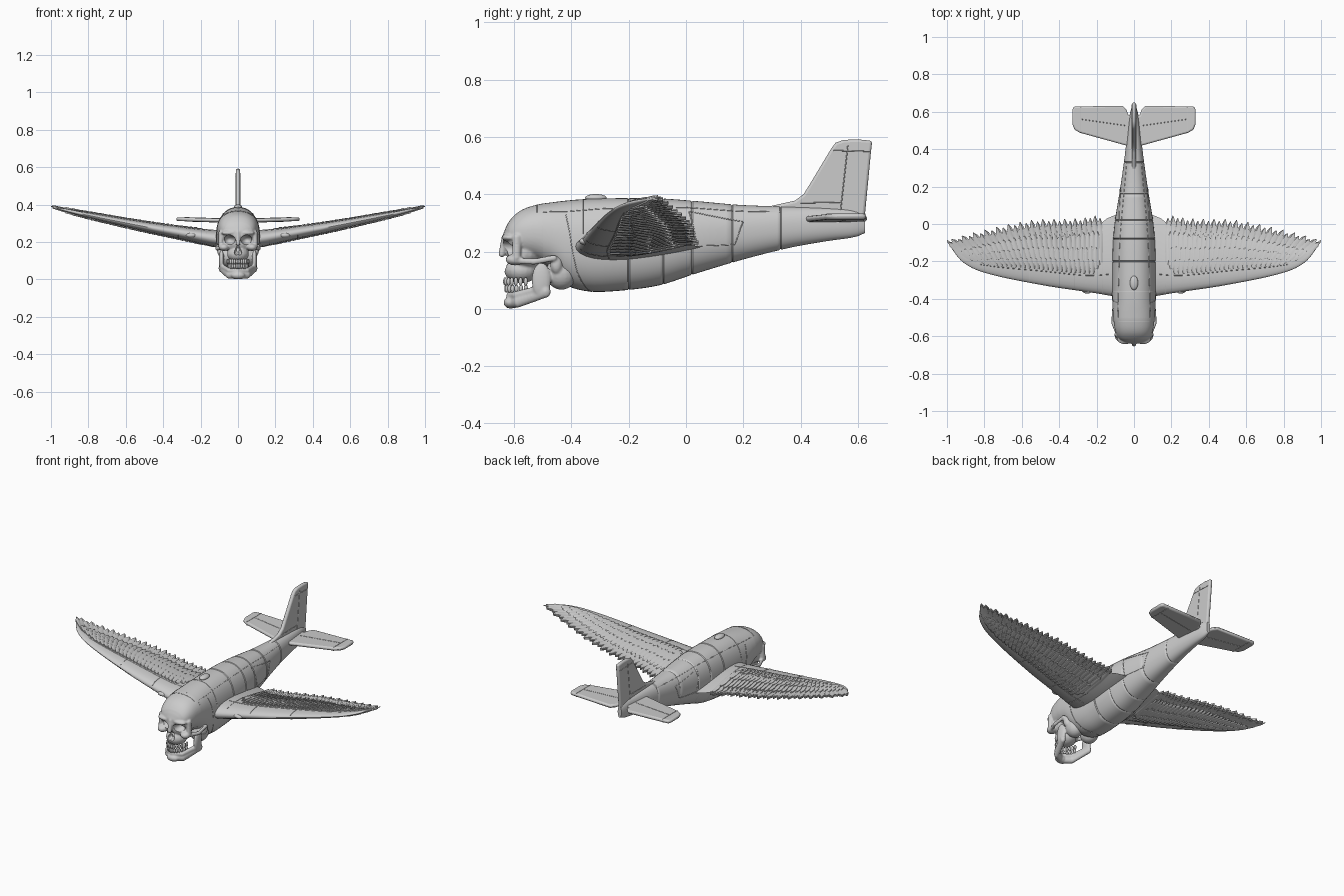
import bpy, bmesh, math
from mathutils import Vector, Matrix

if "Cube" in bpy.data.objects:
    bpy.data.objects.remove(bpy.data.objects["Cube"])

def spline(keys, t):
    # smooth interpolation through rows of (t, a, b, ...)
    t = min(max(t, keys[0][0]), keys[-1][0])
    i = max(k for k in range(len(keys) - 1) if keys[k][0] <= t)
    p, q = keys[i], keys[i + 1]
    o, r = keys[max(i - 1, 0)], keys[min(i + 2, len(keys) - 1)]
    d = q[0] - p[0]
    u = (t - p[0]) / d
    out = []
    for j in range(1, len(p)):
        m0 = (q[j] - o[j]) / (q[0] - o[0]) * d
        m1 = (r[j] - p[j]) / (r[0] - p[0]) * d
        out.append((2*u**3 - 3*u*u + 1)*p[j] + (u**3 - 2*u*u + u)*m0 + (3*u*u - 2*u**3)*q[j] + (u**3 - u*u)*m1)
    return out

def finish(name, bm, mirror=False, angle=40):
    bmesh.ops.recalc_face_normals(bm, faces=bm.faces)
    me = bpy.data.meshes.new(name)
    bm.to_mesh(me)
    bm.free()
    for p in me.polygons:
        p.use_smooth = True
    me.set_sharp_from_angle(angle=math.radians(angle))
    ob = bpy.data.objects.new(name, me)
    bpy.context.collection.objects.link(ob)
    if mirror:
        ob.modifiers.new("Mirror", 'MIRROR').use_mirror_merge = False
    return ob

def loft(bm, rings):
    rows = [[bm.verts.new(p) for p in r] for r in rings]
    n = len(rows[0])
    for a, b in zip(rows, rows[1:]):
        for i in range(n):
            bm.faces.new((a[i], a[(i + 1) % n], b[(i + 1) % n], b[i]))
    bm.faces.new(rows[0])
    bm.faces.new(rows[-1])

def ball(bm, c, r, both=True):
    for s in ((1, -1) if both and c[0] else (1,)):
        m = Matrix.Translation((c[0]*s, c[1], c[2])) @ Matrix.Diagonal((*r, 1))
        bmesh.ops.create_uvsphere(bm, u_segments=20, v_segments=12, radius=1, matrix=m)

def chain(bm, pts, r, steps=7):
    # bone bar made of overlapping balls
    for a, b in zip(pts, pts[1:]):
        for k in range(steps + 1):
            ball(bm, Vector(a).lerp(Vector(b), k / steps), r)

def seam(name, lines, mirror=True):
    cu = bpy.data.curves.new(name, 'CURVE')
    cu.dimensions = '3D'
    cu.bevel_depth = 0.0018
    cu.bevel_resolution = 0
    for pts in lines:
        for s in ((1, -1) if mirror else (1,)):
            sp = cu.splines.new('POLY')
            sp.points.add(len(pts) - 1)
            for q, p in zip(sp.points, pts):
                q.co = (p[0]*s, p[1], p[2], 1)
    bpy.context.collection.objects.link(bpy.data.objects.new(name, cu))

# Fuselage: y, top, bottom, half width
BODY = [(-.638, .262, .225, .03), (-.62, .303, .2, .072), (-.58, .342, .18, .097), (-.52, .364, .165, .109),
        (-.46, .373, .13, .114), (-.42, .378, .085, .116), (-.36, .383, .064, .117), (-.28, .386, .06, .117),
        (-.1, .386, .081, .113), (.03, .377, .122, .1), (.19, .363, .17, .074), (.36, .357, .213, .05),
        (.5, .352, .238, .034), (.59, .345, .251, .022), (.625, .33, .265, .012)]

def body_pt(y, a, d=0.0):
    top, bot, w = spline(BODY, y)
    f = lambda v: math.copysign(abs(v) ** .88, v)
    return ((w + d)*f(math.cos(a)), y, (top + bot)/2 + ((top - bot)/2 + d)*f(math.sin(a)))

def body_ring(y, d=0.0, n=48):
    return [body_pt(y, math.tau*i/n, d) for i in range(n)]

JOINTS = [-.2, -.08, .02, .16, .33]
ys = [(-.5 + 1.125*i/44, 0) for i in range(45)]
ys = [p for p in ys if all(abs(p[0] - j) > .006 for j in JOINTS)]
for j in JOINTS:
    ys += [(j - .004, 0), (j, -.0035), (j + .004, 0)]
bm = bmesh.new()
loft(bm, [body_ring(y, d) for y, d in sorted(ys)])
finish("fuselage", bm)
bm = bmesh.new()
ball(bm, (0, -.315, .388), (.022, .038, .013))
finish("roof_blister", bm)

# Fuselage panel seams
def along(corners, n=10):
    return [body_pt(a[0] + (b[0] - a[0])*k/n, a[1] + (b[1] - a[1])*k/n)
            for a, b in zip(corners, corners[1:]) for k in range(n + 1)]
seam("fuselage_seams", [
    along([(.01, .75), (.2, .35), (.17, -.35), (.04, -.2), (.01, .75)]),
    along([(-.5, .75), (-.3, .85), (.02, .9), (.33, .8)]),
    along([(-.36, 1.57), (-.36, .2)]), along([(-.52, .75), (-.52, 1.57)]),
    along([(-.42, .7), (-.4, 0), (-.38, -.6), (-.33, -1.5)])])

# Skull: all bones fused by remeshing
bm = bmesh.new()
loft(bm, [body_ring(-.638 + .148*i/14) for i in range(15)])
ball(bm, (0, -.56, .2), (.088, .066, .065))
ball(bm, (0, -.575, .135), (.058, .06, .045))
ball(bm, (.046, -.617, .249), (.044, .026, .014))
ball(bm, (.075, -.597, .172), (.028, .033, .02))
chain(bm, [(.091, -.59, .25), (.092, -.592, .18)], (.013, .016, .013))
chain(bm, [(.088, -.59, .168), (.112, -.53, .165), (.11, -.46, .178)], (.009, .01, .011), 10)
chain(bm, [(0, -.632, .25), (0, -.643, .192)], (.013, .012, .012))
ball(bm, (.088, -.505, .1), (.014, .034, .062))
chain(bm, [(.09, -.49, .06), (.052, -.585, .026), (0, -.612, .022)], (.014, .018, .021), 9)
chain(bm, [(.086, -.51, .07), (.05, -.59, .048), (0, -.613, .046)], (.012, .015, .014), 9)
ball(bm, (0, -.612, .022), (.038, .025, .021))
ball(bm, (.05, -.435, .125), (.05, .055, .058))
ball(bm, (.09, -.452, .155), (.022, .022, .034))
skull = finish("skull", bm)

# Socket cutters
bm = bmesh.new()
ball(bm, (.047, -.638, .211), (.033, .062, .027))
ball(bm, (.009, -.645, .146), (.012, .045, .017))
ball(bm, (.005, -.645, .163), (.009, .045, .018))
ball(bm, (.128, -.56, .225), (.026, .032, .036))
cut = finish("socket_cutter", bm)
cut.hide_render = True
cut.display_type = 'WIRE'
for ob, size in ((cut, .004), (skull, .0045)):
    m = ob.modifiers.new("Fuse", 'REMESH')
    m.mode = 'VOXEL'
    m.voxel_size = size
    m.use_smooth_shade = True
m = skull.modifiers.new("Sockets", 'BOOLEAN')
m.operation = 'DIFFERENCE'
m.solver = 'EXACT'
m.object = cut
m = skull.modifiers.new("Soften", 'SMOOTH')
m.factor = .5
m.iterations = 3

# Teeth along the jaw arch
bm = bmesh.new()
for z, rx, ry in ((.096, .056, .084), (.071, .053, .08)):
    for k in range(14):
        a = math.radians(-82 + 164*k/13)
        ball(bm, (rx*math.sin(a), -.548 - ry*math.cos(a), z), (.0068, .007, .0145), False)
finish("teeth", bm)

# Wing: span x, leading edge, trailing edge, height, half thickness
WING = [(.05, -.395, .05, .212, .05), (.12, -.385, .045, .218, .046), (.18, -.374, .0, .227, .041),
        (.26, -.362, -.04, .241, .035), (.5, -.325, -.05, .283, .025), (.8, -.26, -.11, .343, .013),
        (.92, -.2, -.13, .37, .008), (1.0, -.095, -.085, .391, .002)]

def wing_z(x, y, side):
    le, te, z, h = spline(WING, x)
    t = min(max((y - le)/(te - le), 0), 1)
    return z + side*10*h*(.2969*math.sqrt(t) - .126*t - .3516*t*t + .2843*t**3 - .1036*t**4)

def wing_pt(x, t, side):
    le, te = spline(WING, x)[:2]
    y = le + (te - le)*t
    return (x, y, wing_z(x, y, side))

bm = bmesh.new()
ts = [(1 - math.cos(math.pi*i/16))/2 for i in range(17)]
loft(bm, [[wing_pt(x, t, 1) for t in ts] + [wing_pt(x, t, -1) for t in ts[-2:0:-1]]
          for x in [.05 + .95*math.sin(math.pi/2*i/32) for i in range(33)]])
finish("wing", bm, True)
lines = []
for side in (1, -1):
    lines.append([wing_pt(.13 + .7*k/30, .27, side) for k in range(31)])
    lines += [[wing_pt(x, .02 + e*k/12, side) for k in range(13)] for x, e in ((.17, .9), (.32, .25), (.56, .25))]
seam("wing_seams", lines)
bm = bmesh.new()
ball(bm, (.25, -.355, .236), (.028, .017, .013))
finish("wing_light", bm, True)

# Feathers: ridged leaf shapes draped over the wing surface
def feather(bm, bx, by, length, ang, w, side, lift):
    d, p = Vector((math.sin(ang), math.cos(ang))), Vector((math.cos(ang), -math.sin(ang)))
    rings = []
    for i in range(9):
        u = i/8
        hw = w*(.6 + .4*min(u*2, 1))*math.sqrt(max(1 - max((u - .72)/.28, 0)**2, .01))
        upper, lower = [], []
        for s in (-1, -.5, 0, .5, 1):
            q = Vector((bx, by)) + d*length*u + p*hw*s
            z = wing_z(min(q.x, .995), q.y, side) + side*(lift*(.2 + .8*u) + .0035*s)
            upper.append((q.x, q.y, z + side*(.004*(1 - abs(s)) + .0015)))
            lower.append((q.x, q.y, z - side*.003))
        rings.append(upper + lower[::-1])
    loft(bm, rings)

for side, label in ((1, "upper"), (-1, "lower")):
    # chord start, chord end, overhang, count, first x, last x, half width, lift
    for row, (f0, f1, ext, n, x0, x1, w, lift) in enumerate((
            (.45, 1, .062, 29, .175, .89, .0165, .001), (.42, .97, 0, 29, .19, .87, .015, .006),
            (.36, .73, 0, 27, .2, .84, .014, .007), (.3, .52, 0, 24, .22, .78, .013, .006))):
        bm = bmesh.new()
        for k in range(n):
            v = k/(n - 1)
            bx = x0 + (x1 - x0)*v
            le, te = spline(WING, bx)[:2]
            ang = .03 + .85*v**2.2
            by = le + (te - le)*f0
            end = le + (min(te, -.03) - le)*f1 + ext*(1 + .1*(k % 2)) + .006*(k % 2)
            feather(bm, bx, by, max((end - by)/math.cos(ang*.6), .04), ang, w, side, lift)
        finish(f"{label}_feather_row_{row + 1}", bm, True)

# Tail surfaces: bevelled plates
def plate(name, pts, normal, mirror):
    bm = bmesh.new()
    f = bm.faces.new([bm.verts.new(p) for p in pts])
    g = bmesh.ops.extrude_face_region(bm, geom=[f])
    bmesh.ops.translate(bm, vec=normal, verts=[e for e in g['geom'] if isinstance(e, bmesh.types.BMVert)])
    ob = finish(name, bm, mirror)
    b = ob.modifiers.new("Round", 'BEVEL')
    b.width, b.segments, b.limit_method, b.angle_limit = .009, 3, 'ANGLE', math.radians(50)

FIN = [(.27, .345), (.29, .358), (.38, .378), (.41, .4), (.44, .448), (.507, .56), (.522, .58), (.55, .59),
       (.6, .592), (.65, .587), (.645, .54), (.622, .3), (.5, .3)]
plate("tail_fin", [(-.011, y, z) for y, z in FIN], (.022, 0, 0), False)
STAB = [(0, .41), (.05, .422), (.29, .488), (.318, .505), (.33, .535), (.33, .61), (.322, .628), (.06, .632),
        (.04, .61), (.03, .58), (0, .58)]
plate("tailplane", [(x, y, .303 + .03*x) for x, y in STAB], (0, 0, .02), True)
seam("fin_seams", [[(.0112, .565, .57), (.0112, .54, .345)], [(.0112, .515, .553), (.0112, .64, .55)],
                   [(.0112, .4, .37), (.0112, .54, .372)]])
seam("tailplane_seams", [[(x, y, z + .03*x) for x, y in ((.04, .525), (.285, .56))] for z in (.303, .323)] +
     [[(.285, y, z + .0086) for y in (.49, .627)] for z in (.303, .323)])
